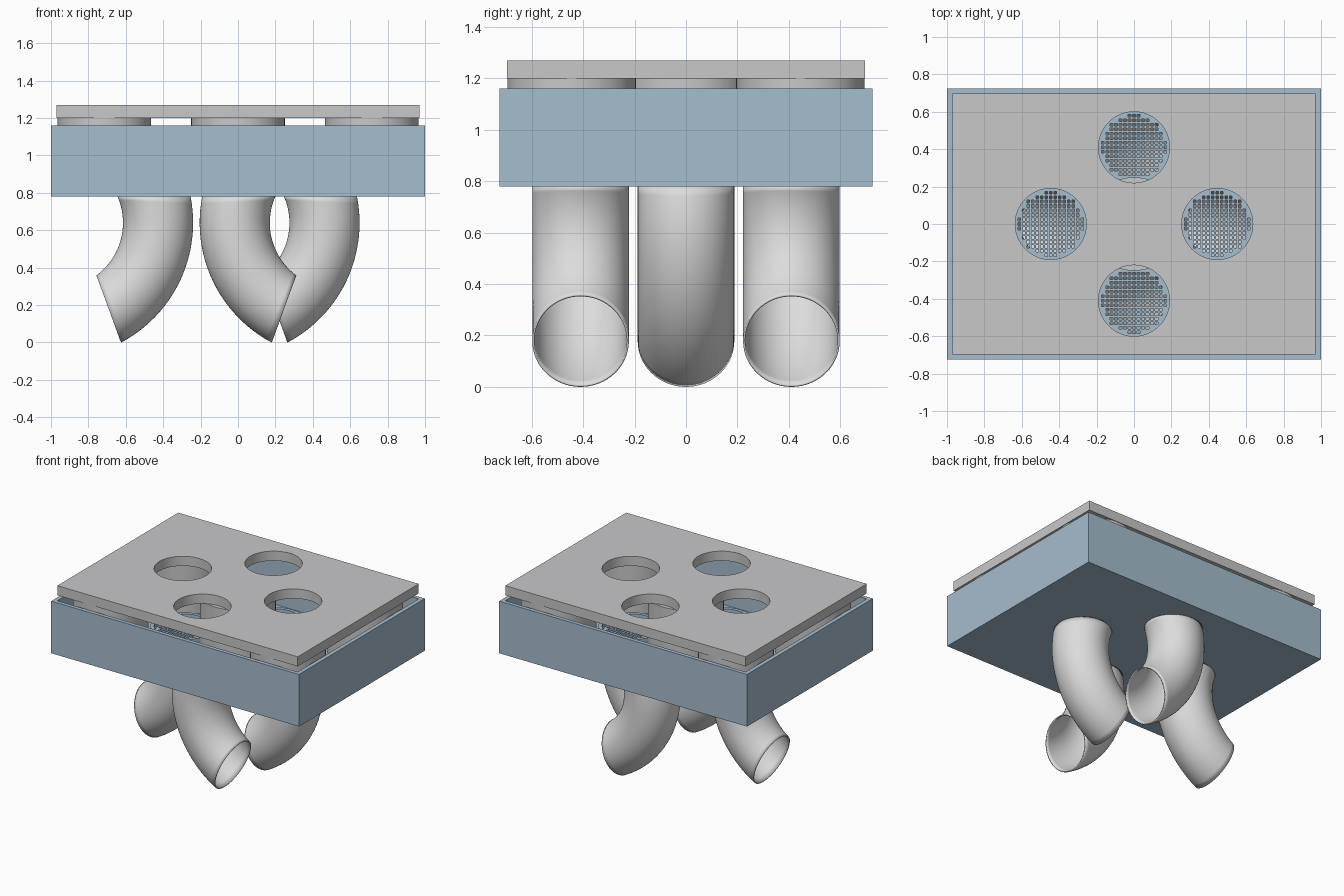
import bpy, bmesh, math
from math import cos, sin, pi, radians
from mathutils import Vector

cube = bpy.data.objects.get("Cube")
if cube:
    bpy.data.objects.remove(cube, do_unlink=True)


def material(name, rgb):
    m = bpy.data.materials.new(name)
    m.use_nodes = True
    m.diffuse_color = (*rgb, 1)
    m.node_tree.nodes["Principled BSDF"].inputs["Base Color"].default_value = (*rgb, 1)
    return m


BLUE = material("pale_blue", (0.38, 0.51, 0.62))
GREY = material("plate_grey", (0.58, 0.58, 0.59))
LIGHT = material("pipe_grey", (0.72, 0.72, 0.72))


def rect(hx, hy, cx=0, cy=0):
    return [(cx + a * hx, cy + b * hy) for a, b in ((-1, -1), (1, -1), (1, 1), (-1, 1))]


def circle(r, cx=0, cy=0, n=64):
    return [(cx + r * cos(2 * pi * i / n), cy + r * sin(2 * pi * i / n)) for i in range(n)]


def smooth(ob):
    bpy.ops.object.select_all(action='DESELECT')
    ob.select_set(True)
    bpy.context.view_layer.objects.active = ob
    bpy.ops.object.shade_smooth_by_angle(angle=radians(30))


def slab(name, outlines, z0, z1, mat):
    """Flat part: filled outlines (inner ones become holes) extruded z0..z1."""
    cu = bpy.data.curves.new(name, 'CURVE')
    cu.dimensions = '2D'
    cu.fill_mode = 'BOTH'
    cu.extrude = (z1 - z0) / 2
    for pts in outlines:
        sp = cu.splines.new('POLY')
        sp.points.add(len(pts) - 1)
        for p, (x, y) in zip(sp.points, pts):
            p.co = (x, y, 0, 1)
        sp.use_cyclic_u = True
    tmp = bpy.data.objects.new(name + "_outline", cu)
    bpy.context.collection.objects.link(tmp)
    deps = bpy.context.evaluated_depsgraph_get()
    me = bpy.data.meshes.new_from_object(tmp.evaluated_get(deps))
    bpy.data.objects.remove(tmp, do_unlink=True)
    bm = bmesh.new()
    bm.from_mesh(me)
    bmesh.ops.remove_doubles(bm, verts=bm.verts, dist=1e-5)
    bmesh.ops.recalc_face_normals(bm, faces=bm.faces)
    bm.to_mesh(me)
    bm.free()
    me.materials.clear()
    me.materials.append(mat)
    ob = bpy.data.objects.new(name, me)
    ob.location.z = (z0 + z1) / 2
    bpy.context.collection.objects.link(ob)
    smooth(ob)
    return ob


def elbow(name, cx, cy, side):
    """Thin pipe swept along an arc, bending towards side * x."""
    bm = bmesh.new()
    hub_x, hub_z, n = 0.52, 0.64, 64
    rings = []
    for i in range(25):
        t = i / 24
        ai = radians(-23.6 + t * (53.6 + 23.6))
        ao = radians(-11.2 + t * (62 + 11.2))
        inner = Vector((hub_x - 0.35 * cos(ai), 0, hub_z - 0.35 * sin(ai)))
        outer = Vector((hub_x - 0.725 * cos(ao), 0, hub_z - 0.725 * sin(ao)))
        mid, half = (inner + outer) / 2, (inner - outer) / 2
        ring = []
        for k in range(n):
            a = 2 * pi * k / n
            p = mid + half * cos(a)
            ring.append(bm.verts.new((cx + side * p.x, cy + 0.188 * sin(a), max(p.z, 0))))
        rings.append(ring)
    for r0, r1 in zip(rings, rings[1:]):
        for k in range(n):
            j = (k + 1) % n
            bm.faces.new((r0[k], r0[j], r1[j], r1[k]))
    bmesh.ops.recalc_face_normals(bm, faces=bm.faces)
    me = bpy.data.meshes.new(name)
    bm.to_mesh(me)
    bm.free()
    me.materials.append(LIGHT)
    ob = bpy.data.objects.new(name, me)
    bpy.context.collection.objects.link(ob)
    mod = ob.modifiers.new("wall", 'SOLIDIFY')
    mod.thickness = 0.008
    mod.offset = -1
    smooth(ob)


# Port position and the direction its pipe bends
PORTS = {"left": (0.445, 0, -1), "right": (-0.445, 0, -1),
         "front": (0, -0.41, 1), "back": (0, 0.41, 1)}
centres = [(x, y) for x, y, s in PORTS.values()]

# Open tray: walls and floor
slab("tray_walls", [rect(1, 0.725), rect(0.97, 0.697)], 0.78, 1.16, BLUE)
slab("tray_floor", [rect(0.97, 0.697)] + [circle(0.19, x, y) for x, y in centres],
     0.78, 0.81, BLUE)

# Lid with four round holes
slab("lid_plate", [rect(0.97, 0.697)] + [circle(0.19, x, y) for x, y in centres],
     1.2, 1.27, GREY)

# Round posts holding the lid
for sx in (-1, 1):
    for sy in (-1, 1):
        slab("corner_post", [circle(0.25, sx * 0.715, sy * 0.445)], 0.81, 1.2, GREY)
slab("centre_post", [circle(0.25)], 0.81, 1.2, GREY)

# Under each hole: socket ring, fine grille and bent pipe
PITCH = 0.024
for label, (x, y, side) in PORTS.items():
    slab(label + "_socket", [circle(0.215, x, y), circle(0.19, x, y)], 0.81, 0.85, BLUE)
    cells = [rect(0.007, 0.007, x + i * PITCH, y + j * PITCH)
             for i in range(-8, 9) for j in range(-8, 9)
             if math.hypot(i, j) * PITCH < 0.172]
    slab(label + "_grille", [circle(0.19, x, y)] + cells, 0.79, 0.805, BLUE)
    elbow(label + "_pipe", x, y, side)
